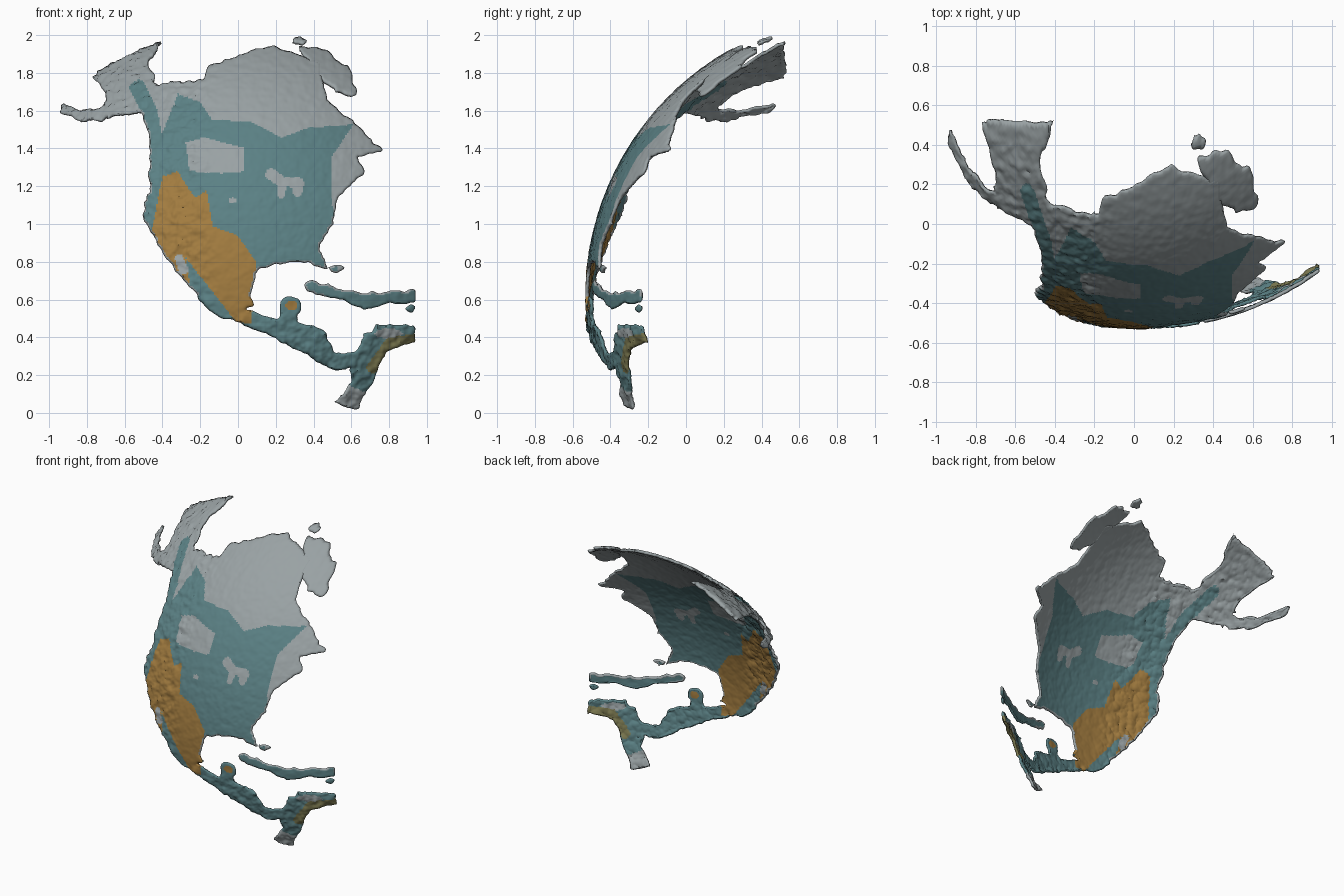
import bpy, bmesh, math
from mathutils import Vector, noise

if "Cube" in bpy.data.objects:
    bpy.data.objects.remove(bpy.data.objects["Cube"])

CELL = 0.008                                          # surface grid step
CENTRE, RADIUS = Vector((0.05, 0.975, 0.61)), 1.508   # globe that the land lies on


def material(name, rgb):
    m = bpy.data.materials.new(name)
    m.diffuse_color = (*rgb, 1)
    m.use_nodes = True
    m.node_tree.nodes["Principled BSDF"].inputs["Base Color"].default_value = m.diffuse_color
    return m


MATS = [material("pale_grey", (0.32, 0.36, 0.37)), material("teal", (0.105, 0.22, 0.235)),
        material("ochre", (0.36, 0.20, 0.05)), material("olive", (0.20, 0.19, 0.08))]
GREY, TEAL, OCHRE, OLIVE = range(4)


# Flat shapes on a chart (about 190 units to one model unit, v downwards).
# Each is a test function and its bounds.
def polygon(*p):
    us, vs = [q[0] for q in p], [q[1] for q in p]

    def test(u, v):
        hit = False
        for (au, av), (bu, bv) in zip(p, p[1:] + p[:1]):
            if (av > v) != (bv > v) and u < (bu - au) * (v - av) / (bv - av) + au:
                hit = not hit
        return hit
    return test, (min(us), max(us), min(vs), max(vs))


def stroke(*p):
    """A path of (u, v, half width) points."""
    def test(u, v):
        for (au, av, ar), (bu, bv, br) in zip(p, p[1:]):
            du, dv = bu - au, bv - av
            t = min(1, max(0, ((u - au) * du + (v - av) * dv) / (du * du + dv * dv)))
            if math.hypot(u - au - t * du, v - av - t * dv) < ar + t * (br - ar):
                return True
        return False
    return test, (min(a - r for a, b, r in p), max(a + r for a, b, r in p),
                  min(b - r for a, b, r in p), max(b + r for a, b, r in p))


def ellipse(cu, cv, a, b):
    return (lambda u, v: ((u - cu) / a) ** 2 + ((v - cv) / b) ** 2 < 1), (cu - a, cu + a, cv - b, cv + b)


def inside(shape, u, v):
    test, (u0, u1, v0, v1) = shape
    return u0 <= u <= u1 and v0 <= v <= v1 and test(u, v)


def chart(x, z):
    return 238.5 + 189.5 * x, 413.5 - 189 * z


# Land regions
north_west = polygon((92, 76), (108, 61), (161, 41), (146, 64), (156, 74), (152, 83), (185, 86),
                     (185, 130), (149, 135), (140, 113), (106, 116), (103, 90))
west_tail = stroke((64, 109, 5), (78, 116, 5), (108, 112, 6))
north = polygon((160, 84), (203, 78), (208, 66), (268, 45), (288, 49), (320, 62), (328, 98), (355, 122),
                (385, 151), (360, 157), (366, 172), (341, 196), (150, 196), (147, 126))
middle = polygon((146, 194), (341, 194), (335, 222), (320, 248), (330, 271), (303, 261), (259, 269),
                 (252, 296), (255, 308), (208, 310), (163, 255), (142, 215))
isthmus = stroke((215, 306, 8), (262, 324, 8), (295, 336, 12), (314, 342, 15), (332, 362, 7), (356, 362, 8))
gulf_cape = stroke((287, 326, 8), (291, 308, 11))
south = polygon((352, 358), (368, 335), (380, 325), (418, 327), (418, 343), (389, 351),
                (376, 380), (358, 410), (336, 405), (353, 382))
arctic = polygon((297, 45), (325, 48), (350, 68), (361, 96), (346, 95), (323, 80), (308, 57))
long_island = stroke((312, 287, 6), (345, 296, 5), (365, 302, 8), (395, 298, 6), (418, 297, 7))

# Colour patches, later ones win
teal_belt = polygon((178, 95), (200, 102), (212, 120), (252, 122), (282, 138), (310, 128), (354, 125),
                    (332, 158), (334, 235), (340, 280), (418, 280), (418, 414), (140, 300), (140, 170), (163, 132))
teal_range = stroke((138, 88, 8), (150, 112, 8), (158, 160, 8))
dry_plateau = polygon((163, 177), (178, 172), (195, 198), (207, 191), (213, 227), (238, 236), (257, 263),
                      (252, 325), (236, 322), (186, 258), (192, 298), (151, 236))
PATCHES = [(TEAL, teal_belt), (TEAL, teal_range),
           (GREY, polygon((186, 143), (205, 138), (244, 148), (245, 172), (222, 174), (190, 172))),
           (GREY, stroke((272, 175, 6), (282, 182, 5), (282, 195, 4))),
           (GREY, stroke((284, 181, 4), (299, 184, 6), (298, 192, 5))),
           (GREY, ellipse(233, 201, 4, 3)),
           (OCHRE, dry_plateau), (OCHRE, ellipse(292, 306, 6, 5)),
           (GREY, stroke((179, 258, 4), (184, 270, 5))),
           (GREY, ellipse(389, 334, 14, 5)),
           (OLIVE, stroke((416, 341, 7), (392, 345, 7), (374, 368, 6)))]


def on_globe(x, z):
    """Lift a chart point on to the globe, with mountains in the west and south."""
    d = RADIUS ** 2 - (x - CENTRE.x) ** 2 - (z - CENTRE.z) ** 2
    p = Vector((x, CENTRE.y - math.sqrt(max(d, 0.01)), z))
    west = min(1, max(0, (-0.1 - x) / 0.12))
    rough = max(west, min(1, max(0, (0.55 - z) / 0.1)))
    bump = noise.fractal(p * 22, 0.8, 2.0, 4) * (0.0025 + 0.007 * rough)
    return p + (p - CENTRE).normalized() * bump


def land(name, *shapes):
    bm, verts = bmesh.new(), {}

    def corner(i, k):
        if (i, k) not in verts:
            verts[i, k] = bm.verts.new((i * CELL, 0, k * CELL))
        return verts[i, k]

    # Fill the outline with cells, roughening the coast
    for i in range(-120, 118):
        for k in range(0, 250):
            x, z = (i + .5) * CELL, (k + .5) * CELL
            u, v = chart(x, z)
            if not any(b[0] - 5 < u < b[1] + 5 and b[2] - 5 < v < b[3] + 5 for _, b in shapes):
                continue
            q = Vector((x * 18, 3, z * 18))
            u += 2.5 * noise.noise(q) + 1.5 * noise.noise(q * 2.3)
            v += 2.5 * noise.noise(q + Vector((9, 9, 9))) + 1.5 * noise.noise(q * 2.3 + Vector((5, 5, 5)))
            if any(inside(s, u, v) for s in shapes) and on_globe(x, z).y < 0.525:
                bm.faces.new([corner(i, k), corner(i + 1, k), corner(i + 1, k + 1), corner(i, k + 1)])

    # Round off the stepped coast
    coast = [v for v in bm.verts if v.is_boundary]
    for _ in range(4):
        moved = []
        for v in coast:
            near = [e.other_vert(v).co for e in v.link_edges if e.is_boundary]
            moved.append(v.co * .5 + sum(near, Vector()) / len(near) * .5)
        for v, co in zip(coast, moved):
            v.co = co

    # Colour by patch, with a pale shore north of the isthmus
    shore = {f for v in coast for f in v.link_faces}
    for f in bm.faces:
        c = f.calc_center_median()
        for index, patch in PATCHES:
            if inside(patch, *chart(c.x, c.z)):
                f.material_index = index
        if f in shore and c.z > 0.62:
            f.material_index = GREY

    # Wrap on to the globe and turn the shore down
    for v in bm.verts:
        v.co = on_globe(v.co.x, v.co.z)
    for v in coast:
        v.co += (CENTRE - v.co).normalized() * 0.006

    mesh = bpy.data.meshes.new(name)
    bm.to_mesh(mesh)
    bm.free()
    ob = bpy.data.objects.new(name, mesh)
    bpy.context.collection.objects.link(ob)
    for m in MATS:
        mesh.materials.append(m)
    shell = ob.modifiers.new("thickness", 'SOLIDIFY')
    shell.thickness, shell.offset = 0.016, -1
    bpy.context.view_layer.objects.active = ob
    ob.select_set(True)
    bpy.ops.object.shade_smooth_by_angle(angle=math.radians(40))
    ob.select_set(False)


land("mainland", north_west, west_tail, north, middle, isthmus, gulf_cape, south)
land("arctic_island", arctic)
land("arctic_islet", ellipse(301, 39, 9, 3))
land("long_island", long_island)
land("cape_islands", ellipse(338, 269, 8, 4))
land("east_islet", ellipse(412, 309, 5, 4))
